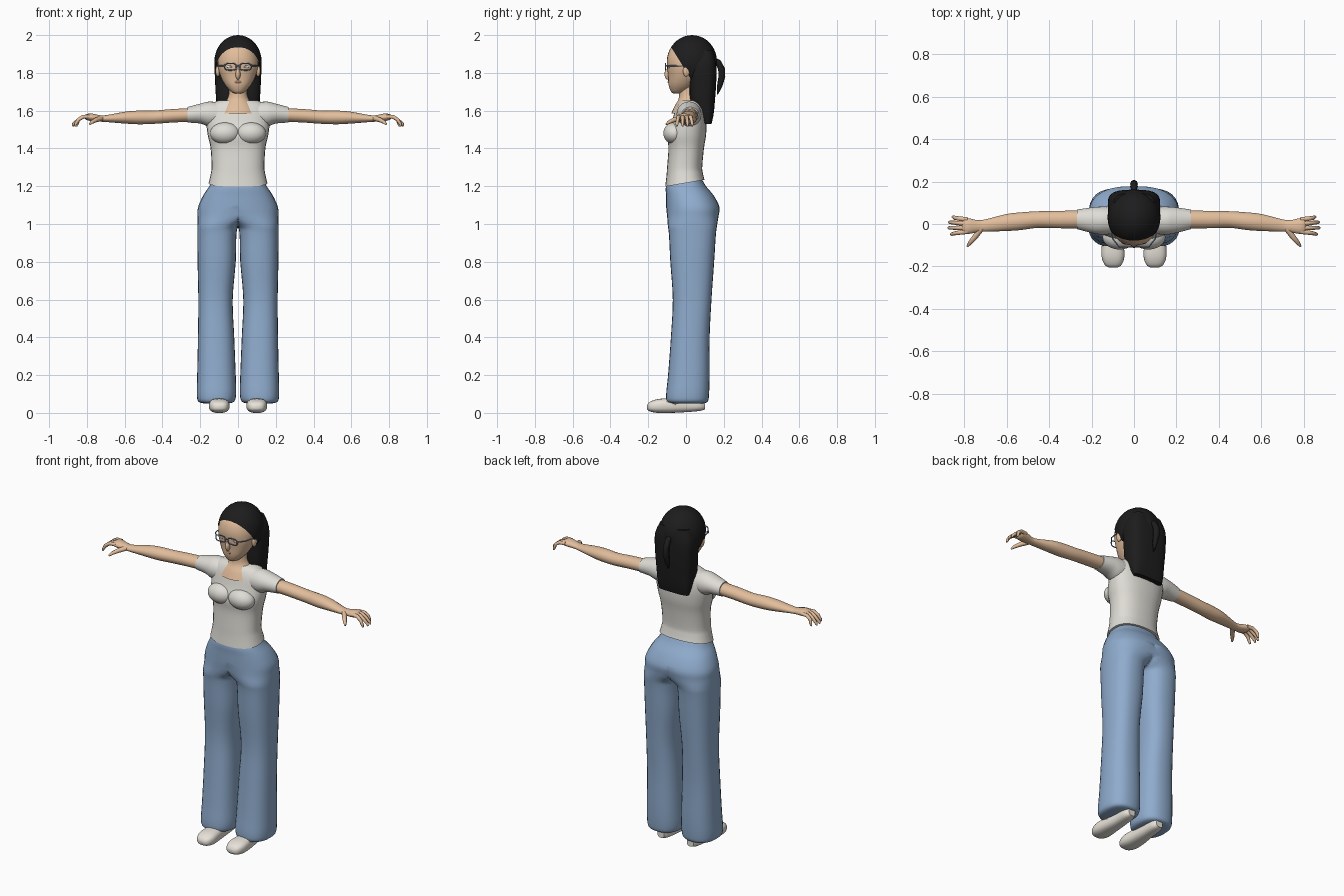
import bpy, bmesh, math
from mathutils import Vector

cube = bpy.data.objects.get("Cube")
if cube:
    bpy.data.objects.remove(cube, do_unlink=True)


def material(name, r, g, b):
    m = bpy.data.materials.new(name)
    m.use_nodes = True
    m.diffuse_color = (r, g, b, 1)
    bsdf = m.node_tree.nodes["Principled BSDF"]
    bsdf.inputs["Base Color"].default_value = (r, g, b, 1)
    bsdf.inputs["Roughness"].default_value = 0.8
    return m


skin = material("skin", .76, .51, .33)
black = material("black hair", .012, .012, .012)
cream = material("cream shirt", .74, .72, .67)
denim = material("blue denim", .275, .41, .61)
shoe_white = material("shoe white", .8, .76, .69)
steel = material("steel blue", .2, .28, .42)
lip = material("lip", .6, .33, .22)
white = material("eye white", .8, .8, .78)


def finish(obj, mat, mirror=False):
    obj.data.materials.clear()
    obj.data.materials.append(mat)
    bpy.ops.object.select_all(action='DESELECT')
    obj.select_set(True)
    bpy.context.view_layer.objects.active = obj
    bpy.ops.object.shade_smooth_by_angle(angle=math.radians(50))
    if mirror:
        mod = obj.modifiers.new("mirror", 'MIRROR')
        mod.merge_threshold = .0005
    return obj


def add_mesh(name, bm, mat, mirror=False):
    bmesh.ops.recalc_face_normals(bm, faces=bm.faces)
    mesh = bpy.data.meshes.new(name)
    bm.to_mesh(mesh)
    bm.free()
    obj = bpy.data.objects.new(name, mesh)
    bpy.context.collection.objects.link(obj)
    return finish(obj, mat, mirror)


def smooth_rows(rows, steps=4):
    """Catmull-Rom interpolation between cross-sections."""
    out = []
    for i in range(len(rows) - 1):
        a, b, c, d = (rows[max(0, min(len(rows) - 1, i + k))] for k in (-1, 0, 1, 2))
        for s in range(steps):
            t = s / steps
            out.append([q + .5 * t * (r - p + t * (2 * p - 5 * q + 4 * r - e + t * (3 * (q - r) + e - p)))
                        for p, q, r, e in zip(a, b, c, d)])
    return out + [list(rows[-1])]


def loft(name, mat, rows, axis='Z', p=2.0, n=28, mirror=False, half=False, tweak=None):
    """Rows are (position, low, high, low, high) bounds of rounded sections."""
    bm = bmesh.new()
    rings = []
    for t, a0, a1, b0, b1 in smooth_rows(rows):
        ring = []
        for k in range(n):
            c, s = math.cos(math.tau * k / n), math.sin(math.tau * k / n)
            u = (a0 + a1) / 2 + (a1 - a0) / 2 * math.copysign(abs(c) ** (2 / p), c)
            v = (b0 + b1) / 2 + (b1 - b0) / 2 * math.copysign(abs(s) ** (2 / p), s)
            co = Vector({'X': (t, u, v), 'Y': (u, t, v), 'Z': (u, v, t)}[axis])
            if half:
                co.x = max(0, co.x)
            if tweak:
                tweak(co)
            ring.append(bm.verts.new(co))
        rings.append(ring)
    for lo, hi in zip(rings, rings[1:]):
        for k in range(n):
            j = (k + 1) % n
            bm.faces.new((lo[k], lo[j], hi[j], hi[k]))
    bm.faces.new(rings[0])
    bm.faces.new(rings[-1])
    if half:  # open the wall on the centre plane
        inner = [f for f in bm.faces if all(v.co.x < 1e-5 for v in f.verts)]
        bmesh.ops.delete(bm, geom=inner, context='FACES')
    return add_mesh(name, bm, mat, mirror)


def ellipsoid(name, mat, centre, radii, mirror=False, cut=None):
    bm = bmesh.new()
    bmesh.ops.create_uvsphere(bm, u_segments=32, v_segments=20, radius=1)
    for v in bm.verts:
        v.co = Vector(centre) + v.co * Vector(radii)
    if cut:
        bmesh.ops.bisect_plane(bm, geom=bm.verts[:] + bm.edges[:] + bm.faces[:],
                               plane_co=cut[0], plane_no=cut[1], clear_inner=True)
    return add_mesh(name, bm, mat, mirror)


def tube(name, mat, points, radii, mirror=False, cyclic=False):
    curve = bpy.data.curves.new(name, 'CURVE')
    curve.dimensions = '3D'
    curve.bevel_depth = 1
    curve.bevel_resolution = 2
    curve.use_fill_caps = True
    spline = curve.splines.new('POLY')
    spline.points.add(len(points) - 1)
    for pt, co, r in zip(spline.points, points, radii):
        pt.co = (*co, 1)
        pt.radius = r
    spline.use_cyclic_u = cyclic
    obj = bpy.data.objects.new(name, curve)
    bpy.context.collection.objects.link(obj)
    bpy.ops.object.select_all(action='DESELECT')
    obj.select_set(True)
    bpy.context.view_layer.objects.active = obj
    bpy.ops.object.convert(target='MESH')
    return finish(bpy.context.view_layer.objects.active, mat, mirror)


def wide(rows):
    """Expand (z, half width, front, back) to full bounds."""
    return [(z, -w, w, f, b) for z, w, f, b in rows]


# Trousers: one half from waist to hem, mirrored
loft("trousers", denim, [
    (1.245, -.13, .13, -.085, .08), (1.2, -.152, .152, -.106, .106),
    (1.15, -.185, .185, -.106, .147), (1.09, -.205, .211, -.105, .177),
    (1.04, -.12, .214, -.1, .172), (.99, -.01, .215, -.096, .164),
    (.94, .008, .215, -.09, .158), (.8, .012, .214, -.083, .149),
    (.6, .028, .21, -.07, .135), (.4, .02, .212, -.08, .125),
    (.2, .012, .216, -.095, .125), (.1, .01, .218, -.105, .122),
    (.06, .02, .21, -.1, .115), (.05, .05, .18, -.07, .09)],
    p=2.4, mirror=True, half=True)


# Shirt with a hem that rises towards the back
def raise_hem(co):
    co.z += .17 * (co.y + .1) * max(0, min(1, (1.3 - co.z) / .1))


loft("shirt_body", cream, wide([
    (1.2, .156, -.11, .098), (1.25, .146, -.104, .09), (1.3, .14, -.1, .086),
    (1.4, .145, -.093, .095), (1.47, .16, -.098, .106), (1.54, .168, -.075, .108),
    (1.6, .165, -.058, .1), (1.635, .14, -.042, .085), (1.655, .1, -.025, .07)]),
    p=2.4, tweak=raise_hem)
ellipsoid("bust", cream, (.068, -.062, 1.48), (.08, .058, .058), mirror=True)
loft("sleeve", cream, [
    (.08, -.045, .08, 1.52, 1.64), (.15, -.05, .082, 1.515, 1.648),
    (.2, -.042, .078, 1.532, 1.637), (.268, -.024, .068, 1.537, 1.619)],
    axis='X', mirror=True)

# Arms and hands
loft("arm", skin, [
    (.24, -.02, .064, 1.542, 1.614), (.35, -.02, .062, 1.537, 1.608),
    (.45, -.018, .06, 1.53, 1.6), (.53, -.028, .055, 1.528, 1.6),
    (.6, -.033, .047, 1.532, 1.594), (.7, -.036, .022, 1.54, 1.576),
    (.735, -.038, .018, 1.542, 1.577), (.775, -.046, .026, 1.545, 1.585),
    (.8, -.044, .028, 1.55, 1.582), (.81, -.036, .02, 1.557, 1.575)],
    axis='X', mirror=True)
for i, (y, tip_y, tip_x) in enumerate([(.021, .033, .856), (.002, .008, .874),
                                       (-.018, -.018, .876), (-.036, -.048, .864)]):
    tube(f"finger_{i + 1}", skin, [
        (.785, y, 1.568), (.82, (y * 2 + tip_y) / 3, 1.568),
        (.845, (y + tip_y * 2) / 3, 1.552), (tip_x - .005, tip_y, 1.53), (tip_x, tip_y, 1.517)],
        (.011, .0105, .0095, .008, .004), mirror=True)
tube("thumb", skin, [(.72, -.02, 1.56), (.75, -.062, 1.552), (.772, -.088, 1.54), (.785, -.105, 1.528)],
     (.015, .013, .01, .005), mirror=True)

# Neck and head
loft("neck", skin, wide([
    (1.585, .11, -.078, .08), (1.625, .088, -.06, .075), (1.66, .058, -.04, .065),
    (1.7, .047, -.035, .06), (1.77, .047, -.03, .06)]))
loft("head", skin, wide([
    (1.692, .018, -.068, -.03), (1.702, .038, -.08, .0), (1.735, .068, -.092, .045),
    (1.78, .092, -.095, .08), (1.83, .106, -.1, .1), (1.88, .106, -.1, .12),
    (1.93, .088, -.082, .11), (1.97, .05, -.04, .08)]), p=2.2)
ellipsoid("nose", skin, (0, -.092, 1.793), (.013, .022, .03))
ellipsoid("ear", skin, (.107, .002, 1.81), (.012, .018, .03), mirror=True)
ellipsoid("lips", lip, (0, -.089, 1.752), (.02, .008, .007))
ellipsoid("eye", white, (.038, -.088, 1.832), (.02, .008, .009), mirror=True)
ellipsoid("iris", steel, (.038, -.094, 1.832), (.007, .003, .007), mirror=True)

# Glasses
rim = [(.04 + .031 * math.copysign(abs(math.cos(a)) ** .6, math.cos(a)), -.108,
        1.832 + .018 * math.copysign(abs(math.sin(a)) ** .6, math.sin(a)))
       for a in (math.tau * k / 20 for k in range(20))]
tube("glasses_rim", steel, rim, [.003] * len(rim), mirror=True, cyclic=True)
tube("glasses_bridge", steel, [(-.01, -.108, 1.838), (.01, -.108, 1.838)], (.003, .003))
tube("glasses_temple", steel, [(.07, -.108, 1.838), (.1, -.07, 1.838), (.112, .0, 1.836)],
     (.003, .003, .003), mirror=True)

# Hair: cap cut along the hairline, long back and a thin tail
ellipsoid("hair_cap", black, (0, .032, 1.86), (.125, .132, .14),
          cut=((0, -.075, 1.93), (0, .85, .53)))
loft("long_hair", black, wide([
    (1.92, .095, .03, .145), (1.85, .122, .015, .16), (1.75, .121, .018, .16),
    (1.65, .115, .022, .153), (1.58, .106, .06, .146), (1.53, .097, .095, .135)]), p=3.2)
tube("hair_tail", black, [(0, .15, 1.87), (0, .172, 1.855), (0, .188, 1.82), (0, .19, 1.78),
                          (0, .178, 1.73), (0, .166, 1.685)],
     (.012, .016, .018, .018, .014, .003))

# Shoes with two small side patches
loft("shoe", shoe_white, [
    (-.206, .08, .115, .02, .04), (-.192, .058, .138, .008, .058),
    (-.15, .045, .153, 0, .073), (-.08, .05, .15, 0, .078), (0, .055, .14, .004, .082),
    (.07, .06, .135, .01, .08), (.1, .075, .12, .018, .07)],
    axis='Y', p=2.6, mirror=True)
for i, y in enumerate((-.097, -.062)):
    ellipsoid(f"shoe_patch_{i + 1}", skin, (.146, y, .052), (.004, .011, .011), mirror=True)
